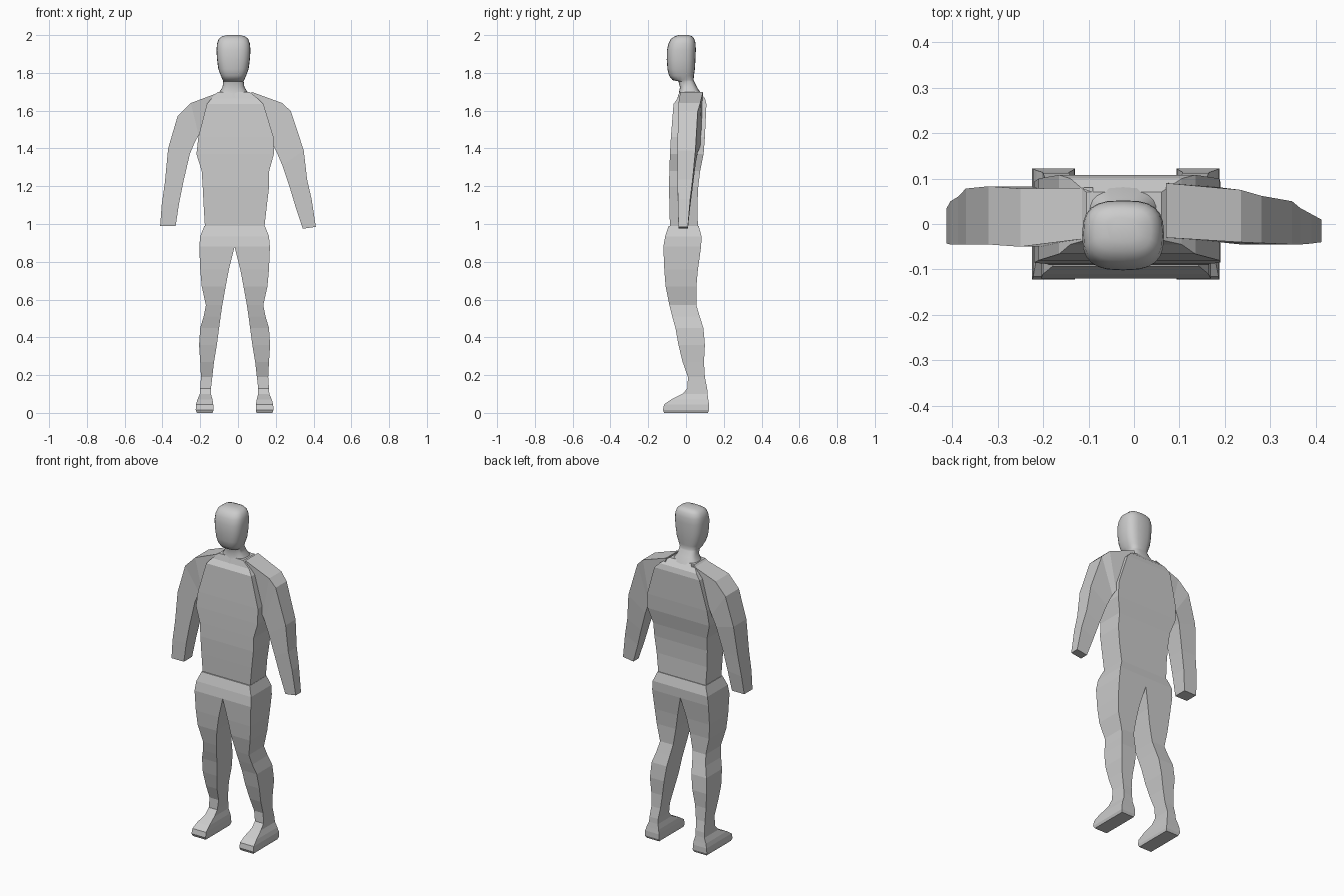
import bpy, bmesh, math

CX = -0.018  # body midline


def loft(name, rings, smooth=False, mirror=False):
    """Skin a list of equal-length vertex rings and cap both ends."""
    bm = bmesh.new()
    vs = [[bm.verts.new(p) for p in r] for r in rings]
    n = len(vs[0])
    for a, b in zip(vs, vs[1:]):
        for i in range(n):
            j = (i + 1) % n
            bm.faces.new((a[i], a[j], b[j], b[i]))
    bm.faces.new(vs[0][::-1])
    bm.faces.new(vs[-1])
    if mirror:  # drop the faces on the midline so both halves weld together
        inner = [f for f in bm.faces if all(abs(v.co.x - CX) < 1e-4 for v in f.verts)]
        bmesh.ops.delete(bm, geom=inner, context='FACES')
        dup = bmesh.ops.duplicate(bm, geom=bm.faces[:])['geom']
        faces = [g for g in dup if isinstance(g, bmesh.types.BMFace)]
        for g in dup:
            if isinstance(g, bmesh.types.BMVert):
                g.co.x = 2 * CX - g.co.x
        bmesh.ops.reverse_faces(bm, faces=faces)
        bmesh.ops.remove_doubles(bm, verts=bm.verts[:], dist=1e-4)
    bmesh.ops.recalc_face_normals(bm, faces=bm.faces[:])
    me = bpy.data.meshes.new(name)
    bm.to_mesh(me)
    bm.free()
    ob = bpy.data.objects.new(name, me)
    bpy.context.collection.objects.link(ob)
    if smooth:
        bpy.context.view_layer.objects.active = ob
        ob.select_set(True)
        bpy.ops.object.shade_smooth_by_angle(angle=math.radians(40))
        ob.select_set(False)
    return ob


def box_ring(z, x0, x1, y0, y1):
    return [(x0, y0, z), (x1, y0, z), (x1, y1, z), (x0, y1, z)]


def arm_ring(xo, zo, xi, zi, y0, y1):
    return [(xo, y0, zo), (xi, y0, zi), (xi, y1, zi), (xo, y1, zo)]


def oval_ring(z, hw, y0, y1, cx=-0.024, power=0.7, n=24):
    """Rounded-square ring."""
    cy, hd, out = (y0 + y1) / 2, (y1 - y0) / 2, []
    for i in range(n):
        t = 2 * math.pi * i / n
        c, s = math.cos(t), math.sin(t)
        out.append((cx + hw * math.copysign(abs(c) ** power, c),
                    cy + hd * math.copysign(abs(s) ** power, s), z))
    return out


# torso
loft("torso", [box_ring(*r) for r in [
    (0.985, -0.175, 0.14, -0.085, 0.063),
    (1.10, -0.182, 0.153, -0.088, 0.06),
    (1.20, -0.187, 0.165, -0.09, 0.065),
    (1.28, -0.192, 0.165, -0.088, 0.075),
    (1.37, -0.22, 0.19, -0.085, 0.093),
    (1.46, -0.21, 0.188, -0.08, 0.1),
    (1.635, -0.165, 0.135, -0.066, 0.108),
    (1.665, -0.14, 0.105, -0.045, 0.1),
    (1.70, -0.105, 0.06, -0.035, 0.07)]])

# arms (upper edge, lower edge, depth)
loft("left_arm", [arm_ring(*r) for r in [
    (-0.09, 1.70, -0.14, 1.44, -0.03, 0.08),
    (-0.25, 1.64, -0.208, 1.47, -0.05, 0.078),
    (-0.32, 1.57, -0.228, 1.435, -0.045, 0.083),
    (-0.37, 1.40, -0.255, 1.37, -0.045, 0.078),
    (-0.387, 1.22, -0.29, 1.22, -0.045, 0.06),
    (-0.404, 1.10, -0.312, 1.11, -0.045, 0.05),
    (-0.412, 0.99, -0.33, 0.99, -0.043, 0.035)]])
loft("right_arm", [arm_ring(*r) for r in [
    (0.07, 1.70, 0.11, 1.40, -0.03, 0.09),
    (0.235, 1.64, 0.19, 1.41, -0.04, 0.075),
    (0.28, 1.597, 0.205, 1.38, -0.042, 0.062),
    (0.348, 1.39, 0.235, 1.31, -0.045, 0.05),
    (0.366, 1.235, 0.275, 1.19, -0.045, 0.035),
    (0.39, 1.13, 0.305, 1.09, -0.043, 0.022),
    (0.412, 0.985, 0.343, 0.975, -0.04, 0.01)]])

# hips, legs and feet: one side, mirrored across the midline
loft("legs", [box_ring(*r) for r in [
    (0.99, -0.178, CX, -0.092, 0.067),
    (0.935, -0.2, CX, -0.11, 0.082),
    (0.88, -0.205, CX, -0.12, 0.08),
    (0.76, -0.2, -0.048, -0.115, 0.063),
    (0.67, -0.192, -0.065, -0.108, 0.055),
    (0.57, -0.17, -0.083, -0.088, 0.055),
    (0.51, -0.182, -0.092, -0.073, 0.073),
    (0.45, -0.2, -0.1, -0.056, 0.092),
    (0.36, -0.206, -0.112, -0.04, 0.1),
    (0.27, -0.2, -0.127, -0.018, 0.095),
    (0.19, -0.196, -0.136, 0.01, 0.1),
    (0.13, -0.2, -0.143, 0.008, 0.112),
    (0.10, -0.202, -0.143, -0.02, 0.114),
    (0.07, -0.215, -0.135, -0.08, 0.118),
    (0.045, -0.222, -0.131, -0.116, 0.122),
    (0.015, -0.224, -0.13, -0.122, 0.122),
    (0.0, -0.218, -0.134, -0.115, 0.115)]], mirror=True)

# neck and head
loft("head", [oval_ring(*r) for r in [
    (1.65, 0.10, -0.05, 0.095),
    (1.69, 0.08, -0.038, 0.08),
    (1.725, 0.058, -0.032, 0.058),
    (1.755, 0.054, -0.04, 0.043),
    (1.762, 0.057, -0.072, 0.04),
    (1.785, 0.067, -0.09, 0.042),
    (1.82, 0.08, -0.098, 0.047),
    (1.87, 0.087, -0.102, 0.05),
    (1.92, 0.09, -0.101, 0.052),
    (1.955, 0.087, -0.093, 0.051),
    (1.98, 0.078, -0.08, 0.044),
    (1.993, 0.062, -0.06, 0.033),
    (2.0, 0.035, -0.04, 0.015)]], smooth=True)
